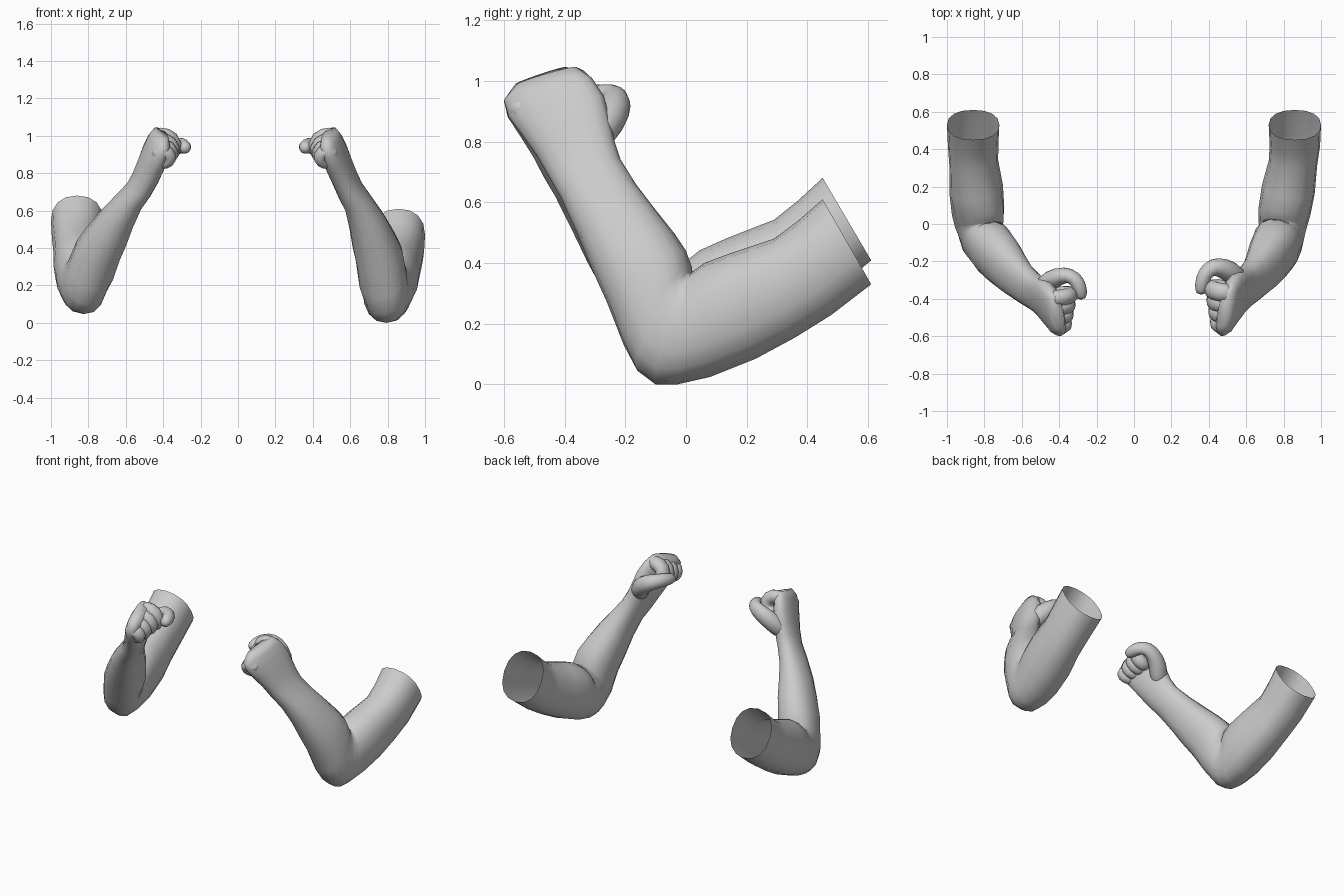
import bpy, bmesh, math
from mathutils import Vector

cube = bpy.data.objects.get("Cube")
if cube:
    bpy.data.objects.remove(cube)

skin = bpy.data.materials.new("light_grey")
skin.use_nodes = True
skin.diffuse_color = (0.6, 0.6, 0.6, 1)
skin.node_tree.nodes["Principled BSDF"].inputs["Base Color"].default_value = (0.6, 0.6, 0.6, 1)


def clamp(v):
    return max(0.0, min(1.0, v))


def pose(p, side):
    """Right arm is the mirrored left one, with the forearm swung in and the elbow out."""
    if side > 0:
        return p
    swing = clamp((-(p.y + 0.08) * 0.4 + (p.z - 0.15) * 0.91) / 0.65) * clamp(1 - 5 * p.y)
    elbow = (1 - swing) * clamp(1 - 2.5 * abs(p.y))
    return Vector((-(p.x - 0.075 * swing + 0.035 * elbow),
                   p.y - 0.12 * swing * (p.y + 0.6),
                   p.z + 0.048 * (1 - swing) + 0.05 * max(0, p.y)))


def squared(v, power):
    return math.copysign(abs(v) ** power, v)


def loft(name, rings, sides, power, cap_start, side, smooth_level=0):
    """Skin a row of rings, each given as centre, half height and half width vectors."""
    bm = bmesh.new()
    rows = []
    for centre, up, across in rings:
        row = []
        for i in range(sides):
            a = math.tau * i / sides
            offset = up * squared(math.cos(a), power) + across * squared(math.sin(a), power)
            row.append(bm.verts.new(pose(centre + offset, side)))
        rows.append(row)
    for a, b in zip(rows, rows[1:]):
        for i in range(sides):
            j = (i + 1) % sides
            bm.faces.new((a[i], a[j], b[j], b[i]))
    bm.faces.new(rows[-1])
    if cap_start:
        bm.faces.new(rows[0])
    bmesh.ops.recalc_face_normals(bm, faces=bm.faces)
    mesh = bpy.data.meshes.new(name)
    bm.to_mesh(mesh)
    bm.free()
    mesh.materials.append(skin)
    mesh.shade_smooth()
    obj = bpy.data.objects.new(name, mesh)
    bpy.context.collection.objects.link(obj)
    if smooth_level:
        obj.modifiers.new("round", "SUBSURF").levels = smooth_level
        obj.modifiers["round"].render_levels = smooth_level


def directions(points):
    last = len(points) - 1
    return [(points[min(i + 1, last)] - points[max(i - 1, 0)]).normalized() for i in range(last + 1)]


def digit(name, points, radii, hinge, side):
    """A finger or thumb bending about the hinge direction."""
    rings = []
    for p, d, r in zip(points, directions(points), radii):
        across = d.cross(hinge).normalized()
        rings.append((p, across.cross(d).normalized() * r, across * r))
    loft(name, rings, 8, 1, True, side, 1)


# Arm sections: outer y, z, inner y, z, centre x, half width
SECTIONS = [
    (.61, .33, .45, .61, .86, .14),
    (.48, .23, .37, .54, .86, .135),
    (.36, .155, .29, .48, .85, .13),
    (.23, .085, .14, .43, .825, .143),
    (.08, .025, .06, .4, .805, .14),
    (-.03, 0, .02, .37, .795, .13),
    (-.1, 0, .015, .365, .795, .12),
    (-.16, .045, .02, .37, .785, .125),
    (-.205, .13, .02, .385, .77, .13),
    (-.26, .27, 0, .44, .755, .128),
    (-.31, .38, -.04, .5, .725, .118),
    (-.36, .5, -.1, .575, .69, .1),
    (-.41, .61, -.165, .66, .645, .078),
    (-.45, .68, -.215, .74, .6, .068),
    (-.49, .75, -.235, .8, .57, .065),
    (-.54, .82, -.25, .87, .54, .065),
    (-.585, .88, -.27, .95, .515, .06),
    (-.6, .935, -.31, 1.01, .495, .05),
    (-.56, .985, -.36, 1.045, .485, .033),
]


def arm(side, label):
    # Upper arm, elbow, forearm and palm as one open sleeve of skin
    ends = []
    for oy, oz, iy, iz, x, w in SECTIONS:
        tilt = 0.1 * clamp(((oz + iz) / 2 - 0.55) / 0.25) * (iy - oy)
        ends.append((Vector((x - tilt, oy, oz)), Vector((x + tilt, iy, iz)), w))
    centres = [(o + i) / 2 for o, i, w in ends]
    rings = []
    for c, d, (o, i, w) in zip(centres, directions(centres), ends):
        up = (i - o) / 2
        rings.append((c, up, d.cross(up).normalized() * w))
    loft(label + "_arm", rings, 16, 0.88, False, side)

    # Curled fingers, blended from index to little finger
    index = [Vector(p) for p in ((.53, -.37, .97), (.49, -.37, 1.01), (.425, -.36, .985),
                                 (.41, -.345, .925), (.45, -.34, .885), (.51, -.34, .9))]
    little = [Vector(p) for p in ((.52, -.53, .88), (.49, -.55, .925), (.45, -.545, .915),
                                  (.435, -.525, .875), (.465, -.505, .855), (.51, -.5, .86))]
    for n, finger in enumerate(("index", "middle", "ring", "little")):
        t = n / 3
        points = [a.lerp(b, t) for a, b in zip(index, little)]
        size = 0.056 - 0.008 * t
        digit(f"{label}_{finger}_finger", points, [size * k for k in (.9, 1, 1, 1, .95, .7)],
              Vector((0, .85, .5)), side)

    # Thumb arching over the opening of the fist
    thumb = [Vector(p) for p in ((.57, -.33, .78), (.545, -.28, .84), (.485, -.235, .905), (.415, -.225, .945),
                                 (.375, -.27, .95), (.36, -.33, .94), (.355, -.38, .93))]
    digit(label + "_thumb", thumb, (.05, .068, .064, .052, .046, .042, .028), Vector((.5, -.2, .8)), side)


arm(1, "left")
arm(-1, "right")
